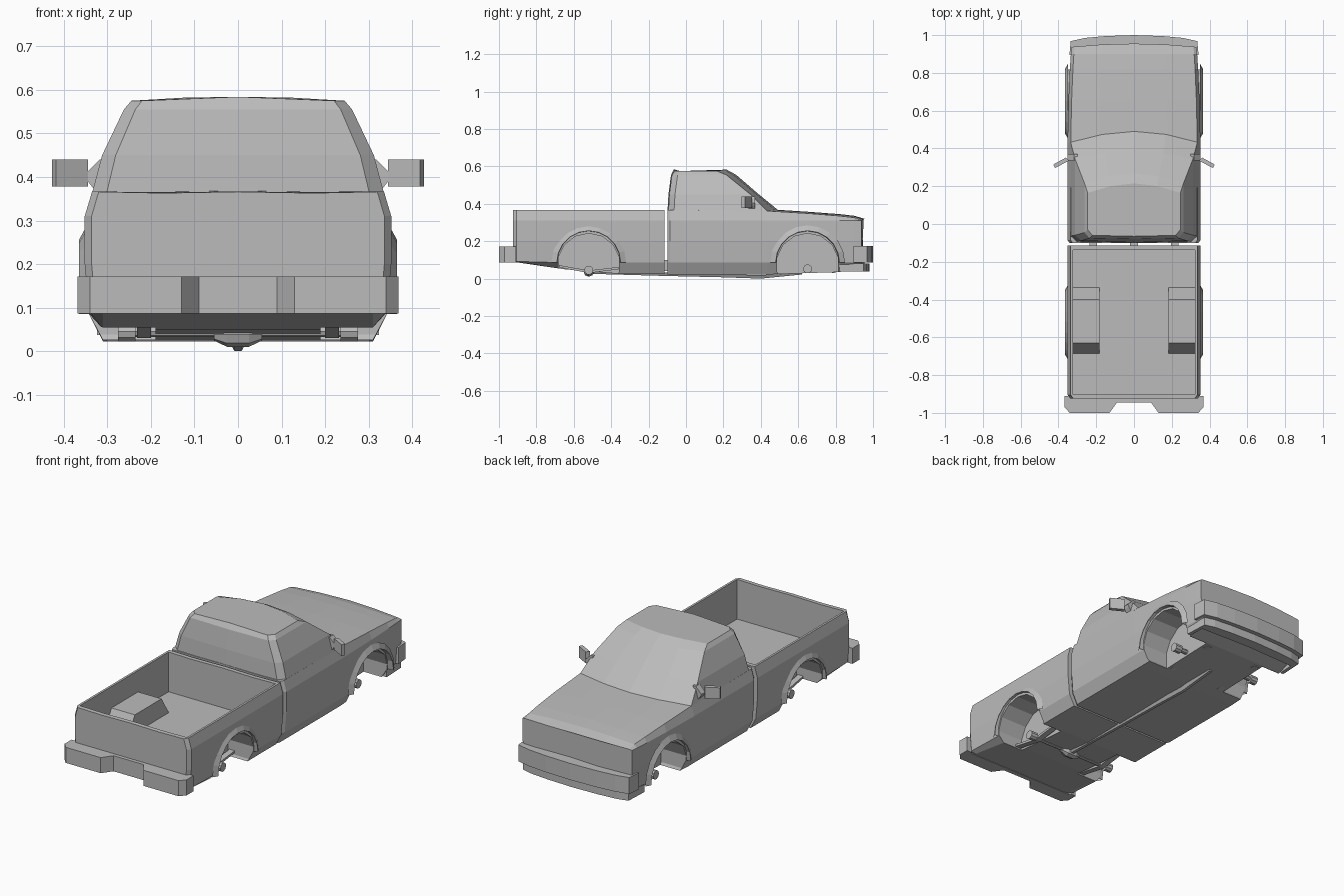
import bpy, bmesh, math

old = bpy.data.objects.get("Cube")
if old:
    bpy.data.objects.remove(old, do_unlink=True)

GREY = (0.5, 0.5, 0.5, 1)
paint = bpy.data.materials.new("plain_grey")
paint.diffuse_color = GREY
paint.use_nodes = True
paint.node_tree.nodes["Principled BSDF"].inputs["Base Color"].default_value = GREY


def loft(name, rings, caps=True, closed=True):
    """Skin a list of point rings into a flat shaded object."""
    bm = bmesh.new()
    rows = [[bm.verts.new(p) for p in ring] for ring in rings]
    n = len(rows[0])
    for a, b in zip(rows, rows[1:]):
        for i in range(n if closed else n - 1):
            j = (i + 1) % n
            bm.faces.new((a[i], a[j], b[j], b[i]))
    if caps:
        bm.faces.new(rows[0])
        bm.faces.new(rows[-1])
    bmesh.ops.recalc_face_normals(bm, faces=bm.faces[:])
    mesh = bpy.data.meshes.new(name)
    bm.to_mesh(mesh)
    bm.free()
    mesh.materials.append(paint)
    ob = bpy.data.objects.new(name, mesh)
    bpy.context.collection.objects.link(ob)
    return ob


def prism(name, outline, lo, hi, axis="z"):
    """Extrude a 2D outline along one axis."""
    def place(p, t):
        return {"x": (t, p[0], p[1]), "y": (p[0], t, p[1]), "z": (p[0], p[1], t)}[axis]
    return loft(name, [[place(p, t) for p in outline] for t in (lo, hi)])


def box(name, x0, x1, y0, y1, z0, z1):
    return prism(name, [(x0, y0), (x1, y0), (x1, y1), (x0, y1)], z0, z1)


def circle(cy, cz, r, n, turn=0.0):
    return [(cy + r * math.cos(turn + math.tau * i / n), cz + r * math.sin(turn + math.tau * i / n))
            for i in range(n)]


def mirrored(points):
    """Close a right-hand half outline with its mirror image."""
    return points + [(-p[0], *p[1:]) for p in reversed(points) if abs(p[0]) > 1e-5]


def cut(ob, cutter):
    mod = ob.modifiers.new("cut", "BOOLEAN")
    mod.operation, mod.solver, mod.object = "DIFFERENCE", "EXACT", cutter
    bpy.context.view_layer.objects.active = ob
    bpy.ops.object.modifier_apply(modifier=mod.name)


REAR, FRONT, HUB_Z, ARCH = -0.52, 0.65, 0.075, 0.167


def body_ring(y, k, bottom, edge, centre, bow=0.0):
    low = max(bottom + 0.005, 0.085)
    half = [(0, bottom), (0.31 * k, bottom), (0.342 * k, low), (0.352 * k, 0.2), (0.352 * k, 0.31),
            (0.335 * k, edge), (0.18 * k, centre - 0.003), (0, centre)]
    return [(x, y + bow * (1 - (x / 0.352) ** 2), z) for x, z in mirrored(half)]


# Cab lower body and bonnet
cab = loft("cab_and_bonnet", [body_ring(*s) for s in (
    (-0.1, 0.97, 0.022, 0.366, 0.368), (-0.085, 1, 0.022, 0.367, 0.37),
    (0.43, 1, 0.022, 0.362, 0.372), (0.66, 0.985, 0.03, 0.348, 0.357),
    (0.82, 0.965, 0.035, 0.335, 0.345), (0.9, 0.95, 0.06, 0.326, 0.336),
    (0.935, 0.94, 0.08, 0.313, 0.32, 0.02))])


# Upper cab, skinned upwards from beltline to roof
def cab_ring(z, hw, rear, corner, nose, crown=0.0):
    half = [(0, nose, z + crown), (hw * 0.5, nose * 0.72 + corner * 0.28, z + crown * 0.8),
            (hw, corner, z), (hw, rear + 0.03, z), (hw * 0.9, rear, z), (0, rear - 0.005, z + crown)]
    return mirrored(half)


loft("upper_cab", [cab_ring(*s) for s in (
    (0.36, 0.336, -0.094, 0.435, 0.5), (0.45, 0.312, -0.089, 0.345, 0.39),
    (0.555, 0.262, -0.075, 0.215, 0.268), (0.575, 0.245, -0.06, 0.165, 0.215, 0.009))])

# Load bed, hollowed from above
bed = loft("load_bed", [body_ring(*s) for s in (
    (-0.925, 0.955, 0.09, 0.366, 0.366), (-0.905, 1, 0.087, 0.367, 0.367),
    (-0.65, 1, 0.05, 0.367, 0.367), (-0.35, 1, 0.025, 0.367, 0.367),
    (-0.114, 1, 0.025, 0.367, 0.367))])
hollow = box("bed_cutter", -0.323, 0.323, -0.902, -0.137, 0.15, 0.6)
cut(bed, hollow)
bpy.data.objects.remove(hollow, do_unlink=True)

for s, side in ((1, "left"), (-1, "right")):
    # Wheel boxes in the bed and wheel wells
    profile = [(-0.69, 0.14), (-0.63, 0.25), (-0.4, 0.25), (-0.33, 0.14)]
    wheel_box = prism(side + "_wheel_box", profile, s * 0.182, s * 0.326, "x")
    for cy, targets in ((REAR, (bed, wheel_box)), (FRONT, (cab,))):
        cutter = prism("well_cutter", circle(cy, HUB_Z, ARCH, 14, math.pi / 14), s * 0.19, s * 0.5, "x")
        for target in targets:
            cut(target, cutter)
        bpy.data.objects.remove(cutter, do_unlink=True)

        # Arch flares
        strips = []
        for x, r in ((0.349, 0.2), (0.365, ARCH + 0.004), (0.33, ARCH)):
            strips.append([(s * x, cy + r * math.cos(a), HUB_Z + 0.01 + r * math.sin(a))
                           for a in (math.pi * i / 10 for i in range(11))])
        loft(side + ("_rear" if cy < 0 else "_front") + "_arch_flare", strips, False, False)

    # Door mirror and its mount
    prism(side + "_mirror", [(s * x, y) for x, y in
          ((0.345, 0.335), (0.36, 0.352), (0.427, 0.315), (0.418, 0.296))], 0.378, 0.44)
    prism(side + "_mirror_mount", [(s * x, z) for x, z in
          ((0.3, 0.44), (0.318, 0.44), (0.352, 0.405), (0.345, 0.39), (0.325, 0.365))], 0.335, 0.37, "y")

    # Leaf spring, front arm and frame connector
    spring = [(-0.68, 0.06), (-0.52, 0.03), (-0.36, 0.05), (-0.36, 0.062), (-0.52, 0.044), (-0.68, 0.072)]
    prism(side + "_leaf_spring", spring, s * 0.2, s * 0.232, "x")
    arm = [(0.5, 0.022), (0.65, 0.04), (0.8, 0.03), (0.8, 0.042), (0.65, 0.054), (0.5, 0.036)]
    prism(side + "_front_arm", arm, s * 0.145, s * 0.175, "x")
    box(side + "_frame_link", s * 0.195, s * 0.235, -0.13, -0.08, 0.04, 0.1)

# Axles, hubs, differential and propeller shaft
for cy, z, label in ((REAR, 0.045, "rear"), (FRONT, 0.052, "front")):
    prism(label + "_axle", circle(cy, z, 0.013, 8), -0.25, 0.25, "x")
    for s, side in ((1, "left"), (-1, "right")):
        prism(side + "_" + label + "_hub", circle(cy, z, 0.024, 10), s * 0.235, s * 0.275, "x")
loft("differential", [[(x, y, z) for y, z in circle(REAR, 0.038, r, 8)]
                      for x, r in ((-0.055, 0.014), (-0.025, 0.028), (0.025, 0.028), (0.055, 0.014))])
loft("propeller_shaft", [[(-0.018, y, z + 0.018), (-0.008, y, z), (0.008, y, z), (0.018, y, z + 0.018)]
                         for y, z in ((-0.52, 0.026), (-0.1, 0.014), (0.2, 0.007), (0.4, 0), (0.62, 0.022))])
box("centre_frame_link", -0.02, 0.02, -0.13, -0.08, 0.04, 0.1)

# Rear bumper with a step recess
prism("rear_bumper", mirrored([(0, -0.945), (0.09, -0.945), (0.13, -1), (0.34, -1), (0.368, -0.97),
                               (0.368, -0.91), (0.34, -0.91), (0.33, -0.92), (0, -0.92)]), 0.087, 0.172)

# Front bumper and valance, both bowed
bumper = mirrored([(0, 1), (0.15, 0.995), (0.26, 0.985), (0.335, 0.968), (0.342, 0.895), (0.325, 0.895), (0, 0.92)])
prism("front_bumper", bumper, 0.085, 0.175)
valance = mirrored([(0, 0.98), (0.15, 0.975), (0.26, 0.965), (0.318, 0.95), (0.324, 0.82), (0.305, 0.82),
                    (0.3, 0.91), (0, 0.92)])
prism("front_valance", valance, 0.037, 0.082)
